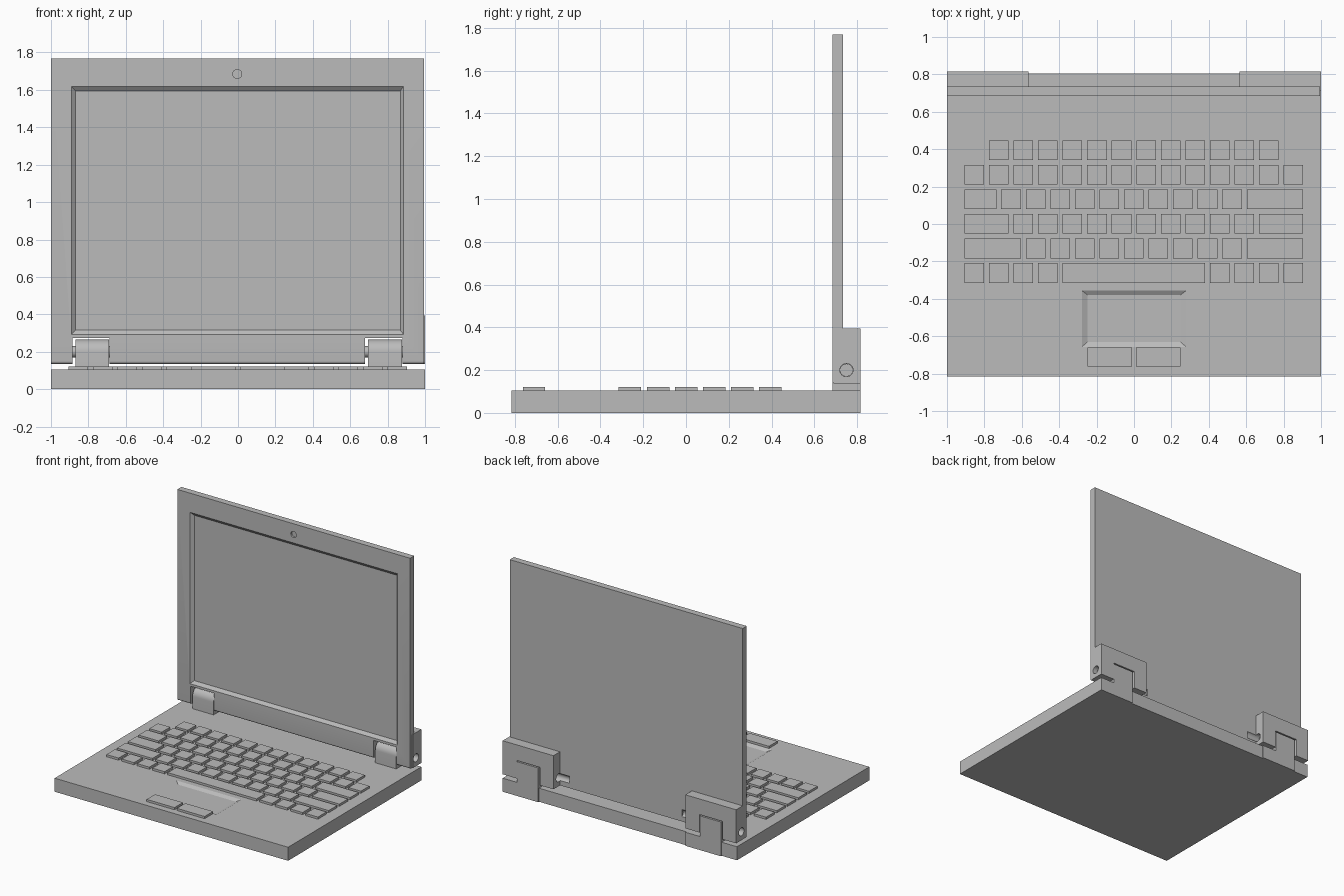
import bpy, bmesh, math
from mathutils import Vector

cube = bpy.data.objects.get("Cube")
if cube:
    bpy.data.objects.remove(cube, do_unlink=True)

grey = bpy.data.materials.new("plain_grey")
grey.use_nodes = True
grey.diffuse_color = (0.5, 0.5, 0.5, 1)
grey.node_tree.nodes["Principled BSDF"].inputs["Base Color"].default_value = grey.diffuse_color


def finish(name, bm):
    bmesh.ops.recalc_face_normals(bm, faces=bm.faces)
    mesh = bpy.data.meshes.new(name)
    bm.to_mesh(mesh)
    bm.free()
    mesh.materials.append(grey)
    ob = bpy.data.objects.new(name, mesh)
    bpy.context.collection.objects.link(ob)
    return ob


def add_box(bm, x, y, z):
    verts = bmesh.ops.create_cube(bm, size=1)["verts"]
    for v in verts:
        v.co = [a + (b - a) * (c + 0.5) for (a, b), c in zip((x, y, z), v.co)]


def box(name, x, y, z):
    bm = bmesh.new()
    add_box(bm, x, y, z)
    return finish(name, bm)


def prism(name, profile, x0, x1):
    """Extrude a (y, z) profile along x."""
    bm = bmesh.new()
    face = bm.faces.new([bm.verts.new((x0, y, z)) for y, z in profile])
    ext = bmesh.ops.extrude_face_region(bm, geom=[face])["geom"]
    moved = [g for g in ext if isinstance(g, bmesh.types.BMVert)]
    bmesh.ops.translate(bm, verts=moved, vec=(x1 - x0, 0, 0))
    return finish(name, bm)


def cylinder(name, centre, radius, depth, axis):
    bm = bmesh.new()
    bmesh.ops.create_cone(bm, cap_ends=True, segments=32, radius1=radius,
                          radius2=radius, depth=depth)
    turn = Vector((0, 0, 1)).rotation_difference(Vector(axis)).to_matrix()
    for v in bm.verts:
        v.co = turn @ v.co + Vector(centre)
    return finish(name, bm)


def frustum(name, outer, inner):
    """Tapered cutter between two rectangles given as corner lists."""
    bm = bmesh.new()
    for corner in outer + inner:
        bm.verts.new(corner)
    bmesh.ops.convex_hull(bm, input=bm.verts)
    bmesh.ops.dissolve_limit(bm, angle_limit=0.01, verts=bm.verts, edges=bm.edges)
    return finish(name, bm)


def combine(ob, other, operation="DIFFERENCE"):
    other.hide_render = True
    mod = ob.modifiers.new("combine", "BOOLEAN")
    mod.operation, mod.solver, mod.object = operation, "EXACT", other
    bpy.context.view_layer.objects.active = ob
    bpy.ops.object.modifier_apply(modifier=mod.name)
    bpy.data.objects.remove(other, do_unlink=True)


def smooth(ob):
    bpy.ops.object.select_all(action="DESELECT")
    ob.select_set(True)
    bpy.context.view_layer.objects.active = ob
    bpy.ops.object.shade_smooth_by_angle(angle=math.radians(30))


def arc(y, z, r, a0, a1, n):
    angles = [math.radians(a0 + (a1 - a0) * i / n) for i in range(n + 1)]
    return [(y + r * math.cos(a), z + r * math.sin(a)) for a in angles]


def rect(x, a, fixed, axis):
    """Rectangle corners; axis says whether y or z is held fixed."""
    return [(u, v, fixed) if axis == "z" else (u, fixed, v) for u in x for v in a]


DECK, KEY_TOP = 0.105, 0.122
FRONT, BACK = 0.685, 0.735      # lid faces
GAP_TOP, PIN = 0.135, (0.75, 0.2)

# Base with a recessed touchpad
base = box("base", (-1, 1), (-0.815, 0.805), (0, DECK))
combine(base, frustum("pad_cutter",
                      rect((-0.28, 0.28), (-0.658, -0.355), DECK + 0.0005, "z"),
                      rect((-0.248, 0.248), (-0.63, -0.38), DECK - 0.015, "z")))
for side, x in (("left", 0.01), ("right", -0.248)):
    box(side + "_touchpad_button", (x, x + 0.238), (-0.763, -0.66), (DECK, KEY_TOP))

# Keyboard: key widths in units of one key pitch
PITCH, KEY = 0.1313, 0.105
rows = [
    (1, [1] * 12),
    (0, [1] * 14),
    (0, [1.5] + [1] * 10 + [2.5]),
    (0, [2] + [1] * 10 + [2]),
    (0, [2.5] + [1] * 9 + [2.5]),
    (0, [1] * 4 + [6] + [1] * 4),
]
bm = bmesh.new()
for r, (start, widths) in enumerate(rows):
    x, y = -0.907 + start * PITCH, 0.342 - r * PITCH
    for w in widths:
        add_box(bm, (x, x + w * PITCH - (PITCH - KEY)), (y, y + KEY), (DECK, KEY_TOP))
        x += w * PITCH
finish("keyboard_keys", bm)

# Lid with a rounded lower front edge
lid = prism("lid", [(BACK, GAP_TOP), (BACK, 1.768), (FRONT, 1.768)]
            + arc(FRONT + 0.015, GAP_TOP + 0.015, 0.015, 180, 270, 6), -1, 0.995)

# Hinges: the same unit at each end
for side, x in (("left", 0.565), ("right", -1)):
    combine(lid, box("lid_block", (x, x + 0.435), (0.71, 0.815), (GAP_TOP, 0.395)), "UNION")
    combine(lid, box("notch_cutter", (x + 0.115, x + 0.314), (0.6, 0.9), (0.1, 0.274)))
    combine(lid, cylinder("pin_hole_cutter", (x + 0.22, *PIN), 0.031, 0.6, (1, 0, 0)))
    knuckle = prism(side + "_hinge_knuckle",
                    [(0.815, DECK - 0.005), (0.815, 0.265)]
                    + arc(*PIN, 0.065, 90, 180, 10) + [(FRONT, DECK - 0.005)],
                    x + 0.131, x + 0.311)
    smooth(knuckle)
    box(side + "_hinge_plate", (x + 0.131, x + 0.435), (0.8, 0.815), (0, DECK))
    smooth(cylinder(side + "_hinge_pin", (x + 0.2175, *PIN), 0.03, 0.36, (1, 0, 0)))

# Screen recess with sloping border, and camera hole
combine(lid, frustum("screen_cutter",
                     rect((-0.892, 0.886), (0.292, 1.62), FRONT - 0.0005, "y"),
                     rect((-0.868, 0.868), (0.315, 1.595), FRONT + 0.02, "y")))
combine(lid, cylinder("camera_cutter", (-0.004, FRONT, 1.685), 0.024, 0.03, (0, 1, 0)))
smooth(lid)
